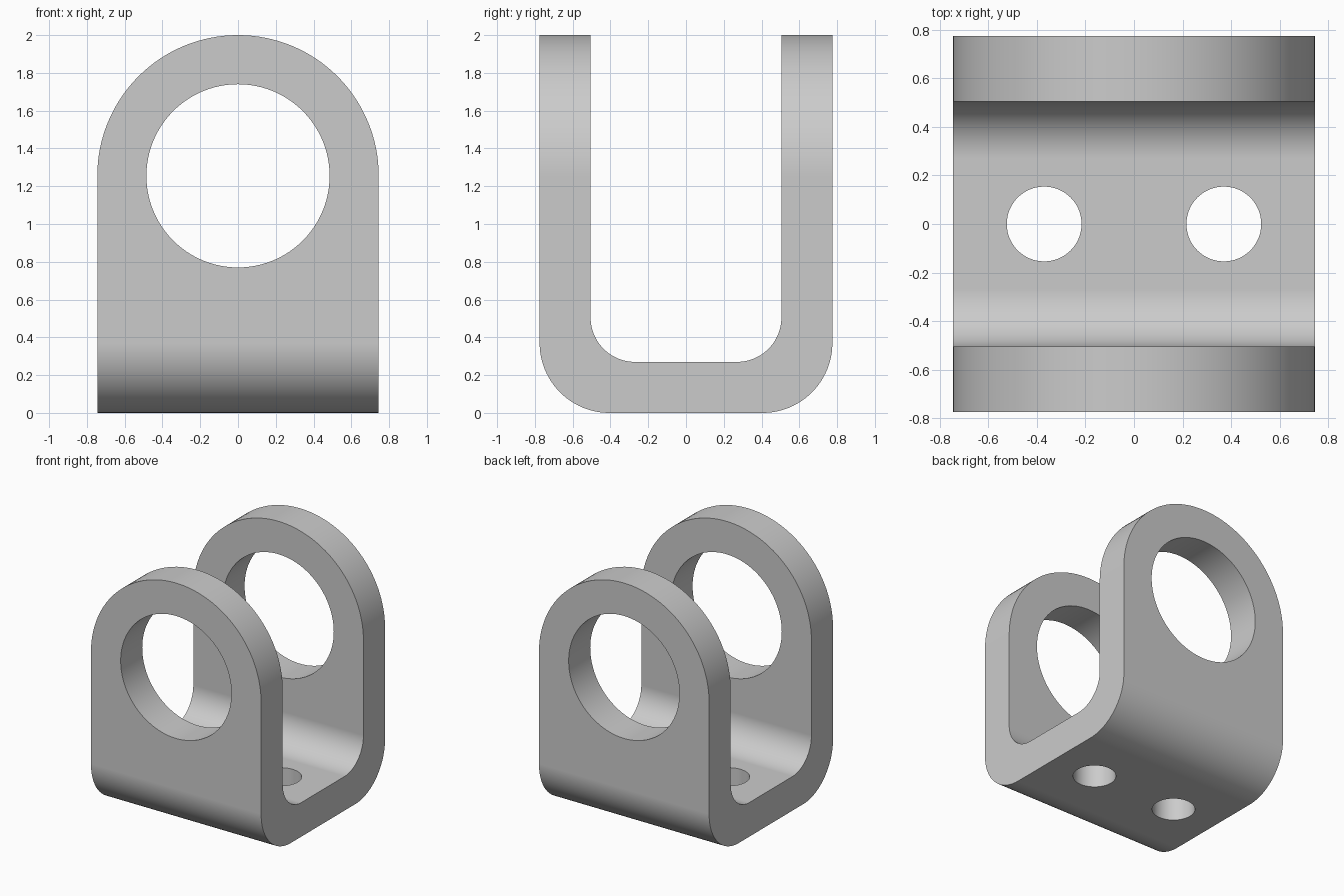
import bpy
import bmesh
from math import sin, cos, pi, radians
from mathutils import Vector

if "Cube" in bpy.data.objects:
    bpy.data.objects.remove(bpy.data.objects["Cube"], do_unlink=True)

HALF_W, HALF_D = 0.745, 0.775      # outer half width and depth
THICK = 0.27                       # plate thickness
AXIS_Z = 2 - HALF_W                # height of the ear centre
R_OUT, R_IN = 0.37, 0.235          # bend radii

grey = bpy.data.materials.new("plain grey")
grey.use_nodes = True
colour = (0.6, 0.6, 0.6, 1)
grey.diffuse_color = colour
grey.node_tree.nodes["Principled BSDF"].inputs["Base Color"].default_value = colour


def arc(cx, cz, r, start, end, steps):
    """Points along an arc, angles in degrees."""
    angles = [radians(start + (end - start) * i / steps) for i in range(steps + 1)]
    return [(cx + r * cos(a), cz + r * sin(a)) for a in angles]


def prism(name, points, to_3d, sweep):
    """Extrude a flat outline along a sweep vector."""
    bm = bmesh.new()
    face = bm.faces.new([bm.verts.new(to_3d(u, v)) for u, v in points])
    moved = bmesh.ops.extrude_face_region(bm, geom=[face])["geom"]
    verts = [g for g in moved if isinstance(g, bmesh.types.BMVert)]
    bmesh.ops.translate(bm, verts=verts, vec=Vector(sweep))
    bmesh.ops.recalc_face_normals(bm, faces=bm.faces)
    mesh = bpy.data.meshes.new(name)
    bm.to_mesh(mesh)
    bm.free()
    mesh.materials.append(grey)
    obj = bpy.data.objects.new(name, mesh)
    bpy.context.collection.objects.link(obj)
    return obj


def cut(target, cutter, operation):
    """Apply a boolean and discard its helper."""
    mod = target.modifiers.new("cut", 'BOOLEAN')
    mod.operation, mod.solver, mod.object = operation, 'EXACT', cutter
    bpy.ops.object.select_all(action='DESELECT')
    target.select_set(True)
    bpy.context.view_layer.objects.active = target
    bpy.ops.object.modifier_apply(modifier=mod.name)
    bpy.data.objects.remove(cutter, do_unlink=True)


# Bent U-shaped plate
inner = HALF_D - THICK
outside = arc(HALF_D - R_OUT, R_OUT, R_OUT, -90, 0, 24) + [(HALF_D, 2.1)]
inside = [(inner, 2.1)] + arc(inner - R_IN, THICK + R_IN, R_IN, 0, -90, 24)
half = outside + inside
outline = half + [(-y, z) for y, z in reversed(half)]
bracket = prism("clevis_bracket", outline, lambda y, z: (-1, y, z), (2, 0, 0))

# Rounded ears
arch = arc(0, AXIS_Z, HALF_W, 0, 180, 64) + [(-HALF_W, -0.1), (HALF_W, -0.1)]
cut(bracket, prism("ear_outline", arch, lambda x, z: (x, -1, z), (0, 2, 0)), 'INTERSECT')

# Pin hole through both ears
pin = arc(0, AXIS_Z, 0.485, 0, 360, 96)[:-1]
cut(bracket, prism("pin_hole", pin, lambda x, z: (x, -1, z), (0, 2, 0)), 'DIFFERENCE')

# Bolt holes through the base
for side in (-1, 1):
    bolt = arc(side * 0.37, 0, 0.154, 0, 360, 64)[:-1]
    cut(bracket, prism("bolt_hole", bolt, lambda x, y: (x, y, -0.1), (0, 0, 0.6)), 'DIFFERENCE')

# Smooth bends with crisp edges
bpy.ops.object.shade_smooth_by_angle(angle=radians(30))
bracket.modifiers.new("even_shading", 'WEIGHTED_NORMAL').keep_sharp = True
